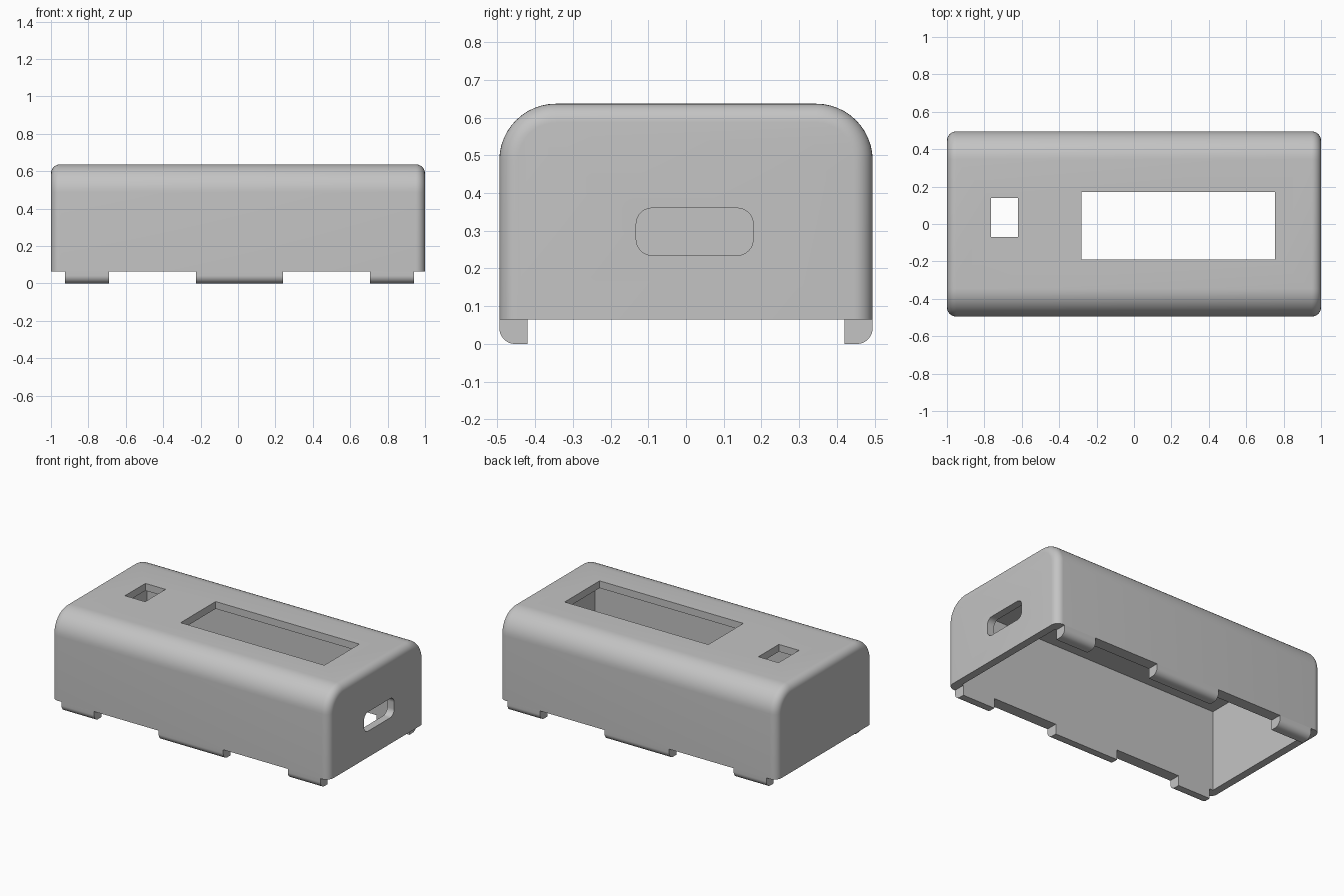
import bpy, bmesh
from math import sin, cos, pi

cube = bpy.data.objects.get("Cube")
if cube:
    bpy.data.objects.remove(cube, do_unlink=True)

HALF_L, HALF_W = 1.0, 0.495      # outer half length and half width
BASE, TOP = 0.065, 0.637         # lower rim and roof heights
ROOF_R, END_R = 0.15, 0.05       # roof edge radius, end edge radius
INNER_L, INNER_W, CEILING = 0.95, 0.42, 0.59

grey = bpy.data.materials.new("Plastic grey")
grey.use_nodes = True
colour = (0.55, 0.55, 0.55, 1)
grey.diffuse_color = colour
grey.node_tree.nodes["Principled BSDF"].inputs["Base Color"].default_value = colour


def loft(name, rings):
    """Skin a list of closed rings, capping both ends."""
    bm = bmesh.new()
    loops = [[bm.verts.new(p) for p in ring] for ring in rings]
    n = len(loops[0])
    for a, b in zip(loops, loops[1:]):
        for i in range(n):
            j = (i + 1) % n
            bm.faces.new((a[i], a[j], b[j], b[i]))
    bm.faces.new(loops[0])
    bm.faces.new(loops[-1])
    bmesh.ops.recalc_face_normals(bm, faces=bm.faces)
    mesh = bpy.data.meshes.new(name)
    bm.to_mesh(mesh)
    bm.free()
    mesh.materials.append(grey)
    obj = bpy.data.objects.new(name, mesh)
    bpy.context.collection.objects.link(obj)
    return obj


def arc(cy, cz, r, start, end, steps=12):
    angles = [start + (end - start) * i / steps for i in range(steps + 1)]
    return [(cy + r * cos(a), cz + r * sin(a)) for a in angles]


def extrude_x(name, profile, x0, x1):
    return loft(name, [[(x, y, z) for y, z in profile] for x in (x0, x1)])


def box(name, x0, x1, y0, y1, z0, z1):
    return extrude_x(name, [(y0, z0), (y1, z0), (y1, z1), (y0, z1)], x0, x1)


def shell_ring(x, inset):
    """Arched cross-section of the shell, shrunk by inset."""
    cy, cz, r = HALF_W - ROOF_R, TOP - ROOF_R, ROOF_R - inset
    pts = [(HALF_W - inset, BASE)] + arc(cy, cz, r, 0, pi / 2)
    pts += arc(-cy, cz, r, pi / 2, pi) + [(inset - HALF_W, BASE)]
    return [(x, y, z) for y, z in pts]


def activate(obj):
    bpy.ops.object.select_all(action='DESELECT')
    obj.select_set(True)
    bpy.context.view_layer.objects.active = obj


def cut(obj, cutter):
    mod = obj.modifiers.new("Cut", 'BOOLEAN')
    mod.operation, mod.solver, mod.object = 'DIFFERENCE', 'EXACT', cutter
    activate(obj)
    bpy.ops.object.modifier_apply(modifier=mod.name)
    bpy.data.objects.remove(cutter, do_unlink=True)


# Shell with rounded ends
steps = 8
turns = [pi / 2 * i / steps for i in range(steps + 1)]
half = [(HALF_L - END_R + END_R * sin(t), END_R * (1 - cos(t))) for t in turns]
rings = [shell_ring(-x, d) for x, d in reversed(half)] + [shell_ring(x, d) for x, d in half]
shell = loft("case_shell", rings)

# Open-bottomed cavity
cut(shell, box("cavity", -INNER_L, INNER_L, -INNER_W, INNER_W, -0.1, CEILING))

# Roof openings
cut(shell, box("display_window", -0.28, 0.755, -0.19, 0.17, 0.5, 0.8))
cut(shell, box("small_window", -0.765, -0.62, -0.07, 0.14, 0.5, 0.8))

# Rounded port slot in the +x end
r, y0, y1, z0, z1 = 0.042, -0.132, 0.178, 0.235, 0.36
slot = (arc(y1 - r, z1 - r, r, 0, pi / 2) + arc(y0 + r, z1 - r, r, pi / 2, pi)
        + arc(y0 + r, z0 + r, r, pi, 1.5 * pi) + arc(y1 - r, z0 + r, r, 1.5 * pi, 2 * pi))
cut(shell, extrude_x("port_slot", slot, 0.85, 1.1))

# Locating tabs under both long walls
parts = [shell]
for side, label in ((-1, "front"), (1, "back")):
    tab_r = 0.042
    profile = [(INNER_W, BASE), (INNER_W, 0)]
    profile += arc(HALF_W - tab_r, tab_r, tab_r, -pi / 2, 0) + [(HALF_W, BASE)]
    profile = [(side * y, z) for y, z in profile]
    for place, x0, x1 in (("right", -0.925, -0.69), ("middle", -0.225, 0.24), ("left", 0.705, 0.94)):
        parts.append(extrude_x(f"{label}_{place}_tab", profile, x0, x1))

for part in parts:
    activate(part)
    bpy.ops.object.shade_smooth_by_angle(angle=pi / 6)
